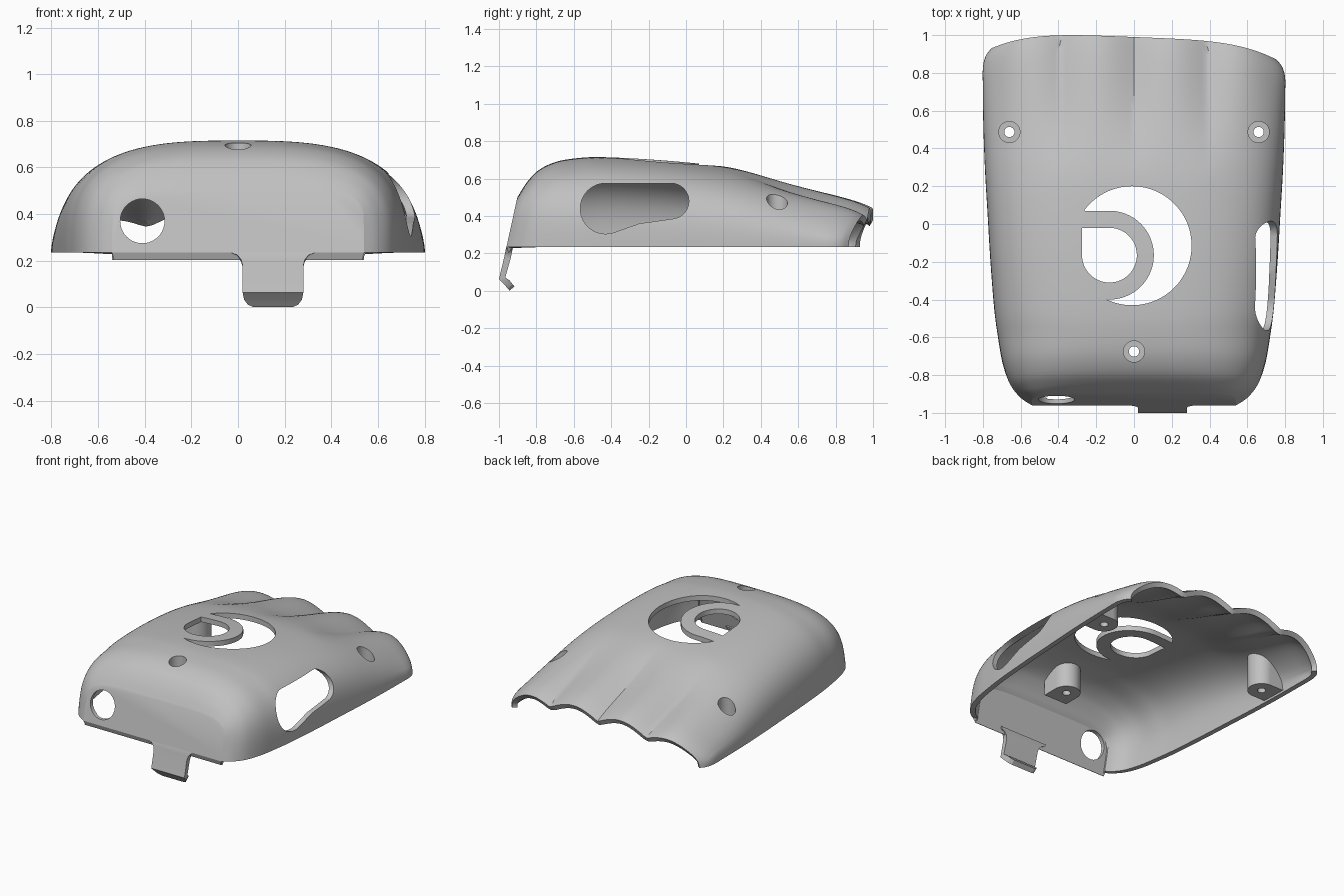
import bpy, bmesh, math
from mathutils import Vector

cube = bpy.data.objects.get("Cube")
if cube:
    bpy.data.objects.remove(cube, do_unlink=True)

grey = bpy.data.materials.new("plain_grey")
grey.use_nodes = True
COLOR = (0.53, 0.53, 0.53, 1)
grey.diffuse_color = COLOR
grey.node_tree.nodes["Principled BSDF"].inputs["Base Color"].default_value = COLOR

BASE = 0.235      # height of the lower rim
WALL = 0.035      # shell thickness


def add_object(name, bm):
    mesh = bpy.data.meshes.new(name)
    bm.to_mesh(mesh)
    bm.free()
    mesh.materials.append(grey)
    obj = bpy.data.objects.new(name, mesh)
    bpy.context.collection.objects.link(obj)
    return obj


def apply_modifier(obj, mod):
    bpy.ops.object.select_all(action='DESELECT')
    bpy.context.view_layer.objects.active = obj
    obj.select_set(True)
    bpy.ops.object.modifier_apply(modifier=mod.name)


def boolean(obj, other, operation='DIFFERENCE'):
    mod = obj.modifiers.new("cut", 'BOOLEAN')
    mod.operation = operation
    mod.solver = 'EXACT'
    mod.object = other
    apply_modifier(obj, mod)


def thicken(obj):
    mod = obj.modifiers.new("wall", 'SOLIDIFY')
    mod.thickness = WALL
    mod.offset = -1
    apply_modifier(obj, mod)


def arc(cx, cy, r, a0, a1, n=40):
    angles = [math.radians(a0 + (a1 - a0) * i / n) for i in range(n + 1)]
    return [(cx + r * math.cos(a), cy + r * math.sin(a)) for a in angles]


def circle(cx, cy, r):
    return arc(cx, cy, r, 0, 360)[:-1]


def prism(name, outline, axis, lo, hi):
    """Extrude a flat outline along an axis."""
    place = {'x': lambda a, b, h: (h, a, b),
             'y': lambda a, b, h: (a, h, b),
             'z': lambda a, b, h: (a, b, h)}[axis]
    bm = bmesh.new()
    low = [bm.verts.new(place(a, b, lo)) for a, b in outline]
    high = [bm.verts.new(place(a, b, hi)) for a, b in outline]
    bm.faces.new(low)
    bm.faces.new(high)
    for i in range(len(low)):
        j = (i + 1) % len(low)
        bm.faces.new((low[i], low[j], high[j], high[i]))
    bmesh.ops.recalc_face_normals(bm, faces=bm.faces)
    return add_object(name, bm)


def grid(rows):
    bm = bmesh.new()
    verts = [[bm.verts.new(p) for p in row] for row in rows]
    for r0, r1 in zip(verts, verts[1:]):
        for i in range(len(r0) - 1):
            bm.faces.new((r0[i], r0[i + 1], r1[i + 1], r1[i]))
    return bm, verts


# Shell stations from front to back: y, lean, half width, height, squareness
STATIONS = [
    (-0.96, 0.22, 0.54, 0.265, 6.0), (-0.92, 0.20, 0.60, 0.345, 4.2),
    (-0.85, 0.15, 0.655, 0.41, 3.5), (-0.74, 0.10, 0.695, 0.455, 3.2),
    (-0.60, 0.05, 0.72, 0.475, 3.0), (-0.45, 0, 0.74, 0.48, 3.0),
    (-0.20, 0, 0.76, 0.468, 3.0), (0.05, 0, 0.775, 0.447, 2.9),
    (0.27, 0, 0.788, 0.418, 2.7), (0.50, 0, 0.797, 0.355, 2.6),
    (0.70, 0, 0.80, 0.29, 2.6), (0.80, 0, 0.80, 0.255, 2.6),
    (0.86, 0, 0.785, 0.23, 2.6), (0.90, 0, 0.755, 0.21, 2.6)]


def smooth_stations(steps=5):
    """Cubic interpolation through the stations."""
    pts, out = [Vector(s) for s in STATIONS], []
    for i in range(len(pts) - 1):
        p1, p2 = pts[i], pts[i + 1]
        m1 = (p2 - pts[max(i - 1, 0)]) / 2
        m2 = (pts[min(i + 2, len(pts) - 1)] - p1) / 2
        for k in range(steps):
            t = k / steps
            out.append(p1 * (2*t**3 - 3*t**2 + 1) + m1 * (t**3 - 2*t**2 + t)
                       + p2 * (3*t**2 - 2*t**3) + m2 * (t**3 - t**2))
    return out + [pts[-1]]


def section(y, lean, w, h, n, count=128):
    """Arched cross-section; towards the back it bulges and splits in four lobes."""
    row = []
    k = min(max((y - 0.5) / 0.4, 0), 1)
    bulge = k * k * (3 - 2 * k)
    lobes = max((y - 0.25) / 0.65, 0) ** 1.5
    for i in range(count + 1):
        a = math.pi * i / count
        c, s = math.cos(a), abs(math.sin(a))
        r = (abs(c) ** n + s ** n) ** (-1 / n)
        u, v = r * c, (r * s if 0 < i < count else 0)
        crease = 1 - abs(math.sin(math.pi * u * w / 0.39))
        z = h * v * (1 - 0.28 * lobes * crease)
        row.append((u * w, y + lean * z + bulge * (0.09 * (1 - u ** 4) - 0.03 * u), BASE + z))
    return row


def shell_mesh(closed):
    bm, rows = grid([section(*s) for s in smooth_stations()])
    front = bm.faces.new(rows[0])
    if closed:
        bm.faces.new(rows[-1])
        bm.faces.new([r[0] for r in rows] + [r[-1] for r in reversed(rows)])
    else:
        bmesh.ops.inset_individual(bm, faces=[front], thickness=0.012)
    bmesh.ops.recalc_face_normals(bm, faces=bm.faces)
    bm.normal_update()
    if not closed and sum(f.normal.z * f.calc_area() for f in bm.faces) < 0:
        bmesh.ops.reverse_faces(bm, faces=bm.faces)
    return bm


shell = add_object("shell", shell_mesh(False))
thicken(shell)

# Filled version, slightly smaller, used to trim the bosses under the roof
filler_bm = shell_mesh(True)
for v in filler_bm.verts:
    v.co = Vector((v.co.x * 0.985, v.co.y * 0.985, BASE + (v.co.z - BASE) * 0.98))
filler = add_object("boss_trimmer", filler_bm)

# Openings: crescent and rounded window in the roof, side window, front port
cutters = [
    prism("crescent_cutter",
          arc(-0.01, -0.115, 0.315, 144, -115, 72) + arc(-0.13, -0.165, 0.235, -90, 90),
          'z', 0.5, 0.9),
    prism("window_cutter",
          [(-0.275, -0.02)] + arc(-0.13, -0.165, 0.145, 90, -180), 'z', 0.5, 0.9),
    prism("side_cutter",
          arc(-0.08, 0.48, 0.095, 90, -85) + [(-0.25, 0.36)]
          + arc(-0.43, 0.44, 0.135, -70, -270), 'x', 0.4, 1.0),
    prism("port_cutter", circle(-0.41, 0.37, 0.095), 'y', -1.1, -0.8)]
for cutter in cutters:
    boolean(shell, cutter)


def screw_boss(name, x, y, angle, reach, floor, seat):
    """Hanging D-shaped boss with a countersunk screw hole."""
    a = math.radians(angle)
    dx, dy = math.cos(a), math.sin(a)
    r = 0.09
    outline = arc(x, y, r, angle + 90, angle + 270, 24)
    outline += [(x + reach * dx + s * r * dy, y + reach * dy - s * r * dx) for s in (1, -1)]
    # order the outer corners so the outline does not cross itself
    last, c0, c1 = Vector(outline[-3]), Vector(outline[-2]), Vector(outline[-1])
    if (last - c1).length < (last - c0).length:
        outline[-2:] = [tuple(c1), tuple(c0)]
    boss = prism(name, outline, 'z', floor, 0.9)
    boolean(boss, filler, 'INTERSECT')
    bore = prism("bore_cutter", circle(x, y, 0.056), 'z', seat, 1.0)
    hole = prism("hole_cutter", circle(x, y, 0.027), 'z', 0.1, 1.0)
    cutters.extend((bore, hole))
    for target in (shell, boss):
        boolean(target, bore)
        boolean(target, hole)
    return boss


bosses = [screw_boss("front_boss", 0, -0.675, -90, 0.11, 0.50, 0.60),
          screw_boss("back_boss_left", 0.66, 0.487, 0, 0.2, 0.25, 0.38),
          screw_boss("back_boss_right", -0.66, 0.487, 180, 0.2, 0.25, 0.38)]

# Hooked tab below the front wall: y, z, half width per row
TAB = [(-0.955, 0.25, 0.185), (-0.96, 0.235, 0.18), (-0.963, 0.225, 0.153),
       (-0.967, 0.205, 0.137), (-0.972, 0.18, 0.13), (-1.0, 0.063, 0.13),
       (-0.97, 0.033, 0.124), (-0.953, 0.012, 0.108), (-0.943, 0.001, 0.085)]
tab_bm, _ = grid([[(0.15 + s * w, y, z) for s in (-1, 1)] for y, z, w in TAB])
bmesh.ops.recalc_face_normals(tab_bm, faces=tab_bm.faces)
tab_bm.normal_update()
if sum(f.normal.y for f in tab_bm.faces) > 0:
    bmesh.ops.reverse_faces(tab_bm, faces=tab_bm.faces)
tab = add_object("front_tab", tab_bm)
thicken(tab)

for helper in cutters + [filler]:
    bpy.data.objects.remove(helper, do_unlink=True)

# Smooth shading with crisp edges
bpy.ops.object.select_all(action='DESELECT')
for obj in [shell, tab] + bosses:
    obj.select_set(True)
bpy.context.view_layer.objects.active = shell
bpy.ops.object.shade_smooth_by_angle(angle=math.radians(28))
